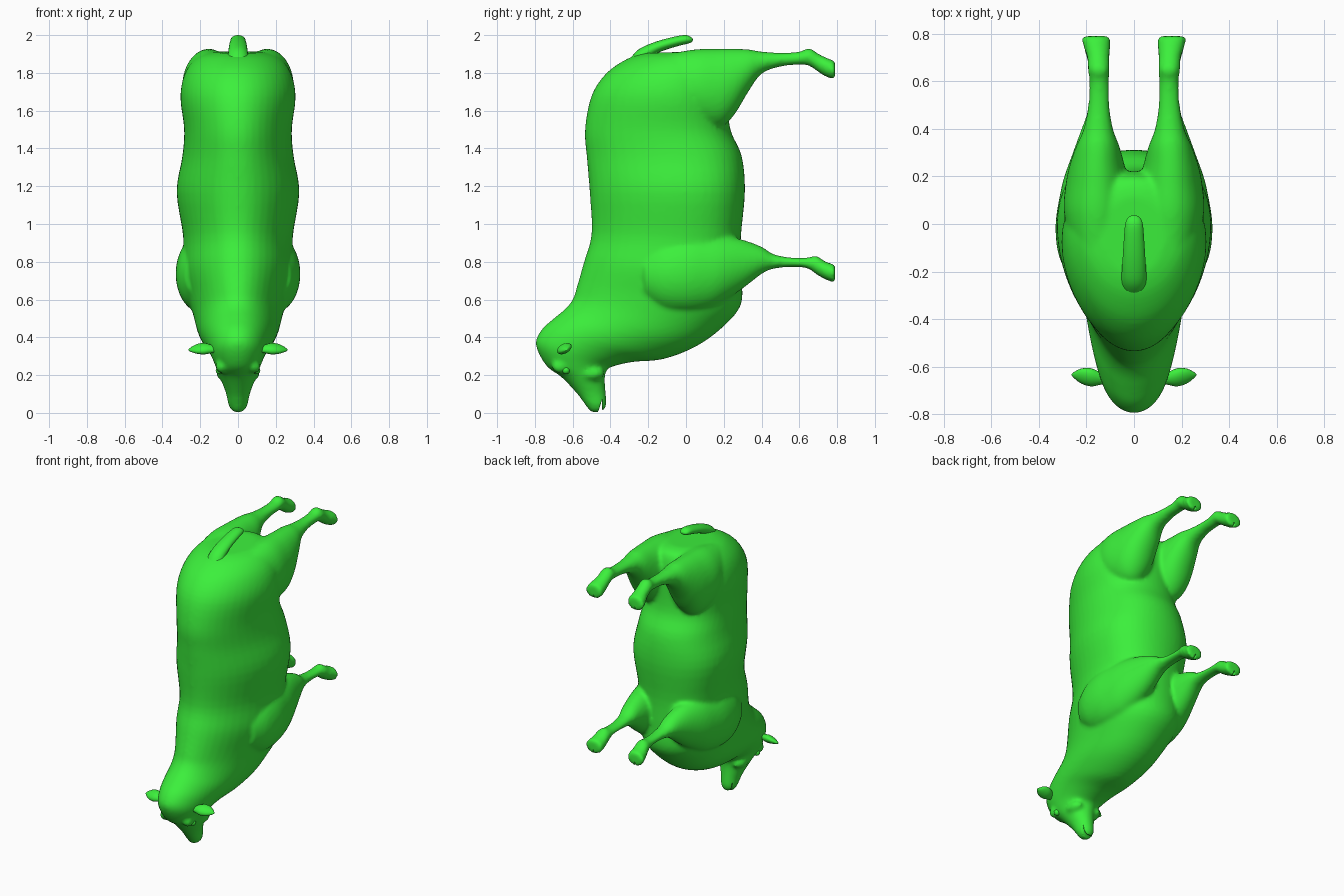
import bpy, bmesh, math
from mathutils import Vector, Matrix

if "Cube" in bpy.data.objects:
    bpy.data.objects.remove(bpy.data.objects["Cube"])

coat = bpy.data.materials.new("green_coat")
coat.diffuse_color = (0.045, 0.87, 0.045, 1)
coat.use_nodes = True
coat.node_tree.nodes["Principled BSDF"].inputs["Base Color"].default_value = coat.diffuse_color


def spline(rows, steps):
    """Catmull-Rom resampling of rows of numbers."""
    out = []
    for i in range(len(rows) - 1):
        p0, p1 = rows[max(i - 1, 0)], rows[i]
        p2, p3 = rows[i + 1], rows[min(i + 2, len(rows) - 1)]
        for k in range(steps):
            t = k / steps
            out.append([0.5 * (2*b + (c - a)*t + (2*a - 5*b + 4*c - d)*t*t + (3*b - a - 3*c + d)*t**3)
                        for a, b, c, d in zip(p0, p1, p2, p3)])
    return out + [list(rows[-1])]


def loft(bm, rows, steps=4, n=32):
    """Row: edge point a (y, z), edge point b (y, z), centre x, half width, skew to b."""
    rings = []
    for ay, az, by, bz, cx, w, skew in spline(rows, steps):
        a, b = Vector((cx, ay, az)), Vector((cx, by, bz))
        mid, half = (a + b) / 2, (b - a) / 2
        ring = []
        for i in range(n):
            t = 2 * math.pi * i / n
            p = mid + half * (skew * math.sin(t)**2 - math.cos(t))
            p.x += w * math.sin(t)
            ring.append(bm.verts.new(p))
        rings.append(ring)
    for r, q in zip(rings, rings[1:]):
        for i in range(n):
            bm.faces.new((r[i], r[(i+1) % n], q[(i+1) % n], q[i]))
    bm.faces.new(rings[0][::-1])
    bm.faces.new(rings[-1])


def finish(bm, name, angle=40):
    bmesh.ops.recalc_face_normals(bm, faces=bm.faces)
    mesh = bpy.data.meshes.new(name)
    bm.to_mesh(mesh)
    bm.free()
    ob = bpy.data.objects.new(name, mesh)
    bpy.context.collection.objects.link(ob)
    mesh.materials.append(coat)
    bpy.ops.object.select_all(action='DESELECT')
    ob.select_set(True)
    bpy.context.view_layer.objects.active = ob
    bpy.ops.object.shade_smooth_by_angle(angle=math.radians(angle))
    return ob


# trunk, neck and head: back edge, belly edge, half width, skew
trunk = [
    (-.22, 1.905, .12, 1.915, .13, 0),
    (-.31, 1.875, .19, 1.89, .215, .1),
    (-.42, 1.80, .22, 1.80, .28, .15),
    (-.50, 1.68, .22, 1.67, .305, .18),
    (-.535, 1.50, .235, 1.50, .285, .2),
    (-.525, 1.35, .295, 1.36, .295, .2),
    (-.51, 1.17, .312, 1.17, .325, .22),
    (-.50, 0.95, .29, 0.92, .29, .22),
    (-.54, .80, .295, .72, .29, .2),
    (-.58, .66, .29, .57, .26, .2),
    (-.60, .60, .19, .45, .235, .15),
    (-.64, .55, .05, .35, .215, .1),
    (-.70, .50, -.12, .285, .19, 0),
    (-.765, .44, -.28, .27, .165, 0),
    (-.795, .36, -.39, .245, .14, 0),
    (-.74, .25, -.42, .225, .115, 0),
    (-.66, .19, -.43, .18, .095, 0),
    (-.58, .105, -.425, .11, .065, 0),
    (-.535, .045, -.42, .05, .052, 0),
    (-.51, .012, -.43, .02, .036, 0),
    (-.49, .0, -.45, .006, .015, 0),
]
# legs: y, low z, high z, centre x, half width
hind_leg = [
    (-.10, 1.62, 1.90, .15, .11), (.05, 1.53, 1.925, .155, .14),
    (.17, 1.51, 1.928, .155, .132), (.25, 1.57, 1.928, .155, .115),
    (.33, 1.70, 1.925, .152, .09), (.40, 1.795, 1.913, .15, .062),
    (.50, 1.833, 1.907, .148, .045), (.60, 1.843, 1.912, .147, .042),
    (.65, 1.838, 1.932, .148, .046), (.70, 1.805, 1.902, .15, .047),
    (.74, 1.78, 1.882, .155, .056), (.79, 1.763, 1.862, .16, .063),
]
front_leg = [
    (-.22, .60, .86, .18, .10), (-.12, .54, .92, .185, .135),
    (0, .53, .945, .19, .14), (.12, .55, .945, .182, .13),
    (.2, .59, .937, .175, .118), (.3, .658, .917, .165, .092),
    (.4, .735, .88, .155, .066), (.46, .762, .842, .15, .05),
    (.55, .772, .823, .147, .041), (.64, .766, .822, .147, .041),
    (.69, .733, .832, .15, .047), (.74, .705, .80, .155, .056),
    (.79, .688, .787, .16, .063),
]
bm = bmesh.new()
loft(bm, [(a, b, c, d, 0, w, s) for a, b, c, d, w, s in trunk], n=48)
for leg in (hind_leg, front_leg):
    for side in (-1, 1):
        loft(bm, [(y, lo, y, hi, side * x, w, 0) for y, lo, hi, x, w in leg])
# brow ridges and cheeks
for side in (-1, 1):
    for pos, size in (((.085, -.665, .245), (.035, .045, .035)), ((.07, -.5, .21), (.045, .07, .04))):
        m = Matrix.Translation((side * pos[0], pos[1], pos[2])) @ Matrix.Diagonal((*size, 1))
        bmesh.ops.create_uvsphere(bm, u_segments=20, v_segments=12, radius=1, matrix=m)
body = finish(bm, "sheep_body")

# hoof clefts and mouth cutter
bm = bmesh.new()


def wedge(pos, size, turn):
    m = Matrix.Translation(pos) @ Matrix.Rotation(turn, 4, 'X') @ Matrix.Diagonal((*size, 1))
    bmesh.ops.create_cone(bm, cap_ends=True, segments=4, radius1=1, radius2=0, depth=1, matrix=m)


for z in (1.765, .69):
    for side in (-1, 1):
        wedge((side * .16, .785, z), (.016, .05, .07), 0)
wedge((0, -.45, .035), (.25, .016, .11), -.15)
cutter = finish(bm, "cleft_cutter")
cutter.hide_render = True
cutter.hide_set(True)

# fuse the body volumes, soften the joins, cut the clefts
bpy.context.view_layer.objects.active = body
mod = body.modifiers.new("fuse", 'REMESH')
mod.mode = 'VOXEL'
mod.voxel_size = .012
mod.use_smooth_shade = True
mod = body.modifiers.new("soften", 'SMOOTH')
mod.factor, mod.iterations = .5, 7
mod = body.modifiers.new("clefts", 'BOOLEAN')
mod.operation, mod.object, mod.solver = 'DIFFERENCE', cutter, 'EXACT'

# tail
bm = bmesh.new()
loft(bm, [(-.30, 1.87, -.24, 1.83, 0, .055, 0), (-.25, 1.925, -.20, 1.87, 0, .053, 0),
          (-.16, 1.965, -.14, 1.91, 0, .048, 0), (-.06, 1.992, -.05, 1.94, 0, .042, 0),
          (.00, 2.0, .01, 1.955, 0, .036, 0), (.03, 1.987, .03, 1.963, 0, .022, 0),
          (.036, 1.978, .036, 1.972, 0, .006, 0)], n=20)
finish(bm, "tail")

# ears and eyes
for side, label in ((-1, "left"), (1, "right")):
    bm = bmesh.new()
    ear = [(.10, .015, .012), (.14, .028, .02), (.18, .042, .026), (.22, .036, .02), (.25, .016, .01), (.262, .003, .003)]
    rings = []
    for x, w, th in spline(ear, 4):
        c = Vector((side * x, -.655 + (x - .1) * .13, .34 - (x - .18)**2))
        ring = []
        for i in range(16):
            t = 2 * math.pi * i / 16
            u, v = w * math.cos(t), th * math.sin(t)
            ring.append(bm.verts.new(c + Vector((0, u * .85 - v * .5, u * .5 + v * .85))))
        rings.append(ring)
    for r, q in zip(rings, rings[1:]):
        for i in range(16):
            bm.faces.new((r[i], r[(i+1) % 16], q[(i+1) % 16], q[i]))
    bm.faces.new(rings[0])
    bm.faces.new(rings[-1])
    finish(bm, label + "_ear", 60)

    bm = bmesh.new()
    m = Matrix.Translation((side * .098, -.635, .225))
    bmesh.ops.create_uvsphere(bm, u_segments=16, v_segments=10, radius=.02, matrix=m)
    finish(bm, label + "_eye")
